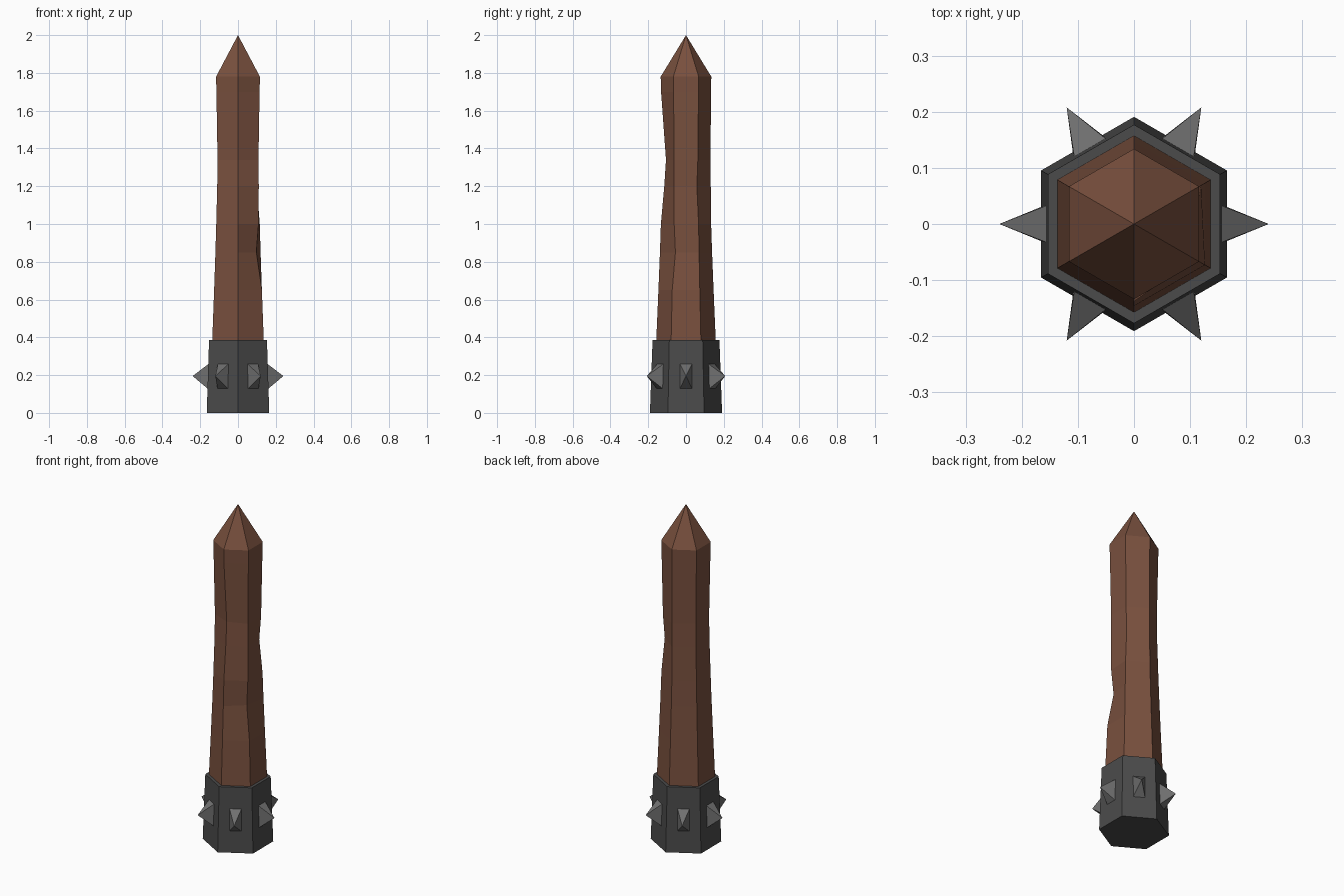
import bpy, bmesh, math
from mathutils import Vector

if "Cube" in bpy.data.objects:
    bpy.data.objects.remove(bpy.data.objects["Cube"])


def material(name, rgb):
    m = bpy.data.materials.new(name)
    m.diffuse_color = (*rgb, 1)
    m.use_nodes = True
    m.node_tree.nodes["Principled BSDF"].inputs["Base Color"].default_value = m.diffuse_color
    return m


wood = material("brown wood", (0.19, 0.08, 0.048))
iron = material("dark iron", (0.07, 0.07, 0.07))
steel = material("grey steel", (0.16, 0.16, 0.16))


def polar(r, deg, z):
    a = math.radians(deg)
    return Vector((r * math.cos(a), r * math.sin(a), z))


def finish(bm, name, mat):
    bmesh.ops.recalc_face_normals(bm, faces=bm.faces)
    me = bpy.data.meshes.new(name)
    bm.to_mesh(me)
    bm.free()
    me.materials.append(mat)
    ob = bpy.data.objects.new(name, me)
    bpy.context.collection.objects.link(ob)
    return ob


def hex_loft(name, levels, mat, dents=None, tip=None):
    """Skin hexagonal rings (corners at 30, 90, ... degrees), optionally pointed."""
    dents = dents or {}
    bm = bmesh.new()
    rings = [[bm.verts.new(polar(dents.get((30 + 60 * k, z), r), 30 + 60 * k, z))
              for k in range(6)] for z, r in levels]
    for lo, hi in zip(rings, rings[1:]):
        for k in range(6):
            j = (k + 1) % 6
            bm.faces.new((lo[k], lo[j], hi[j], hi[k]))
    bm.faces.new(rings[0][::-1])
    if tip:
        apex = bm.verts.new((0, 0, tip))
        for k in range(6):
            bm.faces.new((rings[-1][k], rings[-1][(k + 1) % 6], apex))
    else:
        bm.faces.new(rings[-1])
    return finish(bm, name, mat)


# Iron collar at the foot
hex_loft("collar", [(0, 0.191), (0.385, 0.177)], iron)

# Carved wooden stake with chipped corners and a pointed end
hex_loft("stake",
         [(0.3, 0.161), (0.65, 0.146), (0.85, 0.138), (1.0, 0.133),
          (1.2, 0.127), (1.34, 0.125), (1.7, 0.132), (1.78, 0.134)],
         wood,
         dents={(330, 0.85): 0.112, (330, 1.0): 0.125,
                (30, 1.2): 0.115, (270, 1.2): 0.115, (270, 1.34): 0.106,
                (90, 1.2): 0.131, (90, 1.34): 0.130},
         tip=2.0)

# One pyramid spike on each collar face
for k in range(6):
    deg = 60 * k
    out = polar(1, deg, 0)
    side = polar(1, deg + 90, 0)
    bm = bmesh.new()
    base = [bm.verts.new(out * (0.163 - 0.03 * z) + side * s + Vector((0, 0, z)))
            for s, z in ((-0.033, 0.127), (0.033, 0.127), (0.033, 0.26), (-0.033, 0.26))]
    apex = bm.verts.new(out * 0.24 + Vector((0, 0, 0.195)))
    bm.faces.new(base)
    for i in range(4):
        bm.faces.new((base[i], base[(i + 1) % 4], apex))
    finish(bm, f"spike_{k + 1}", steel)
